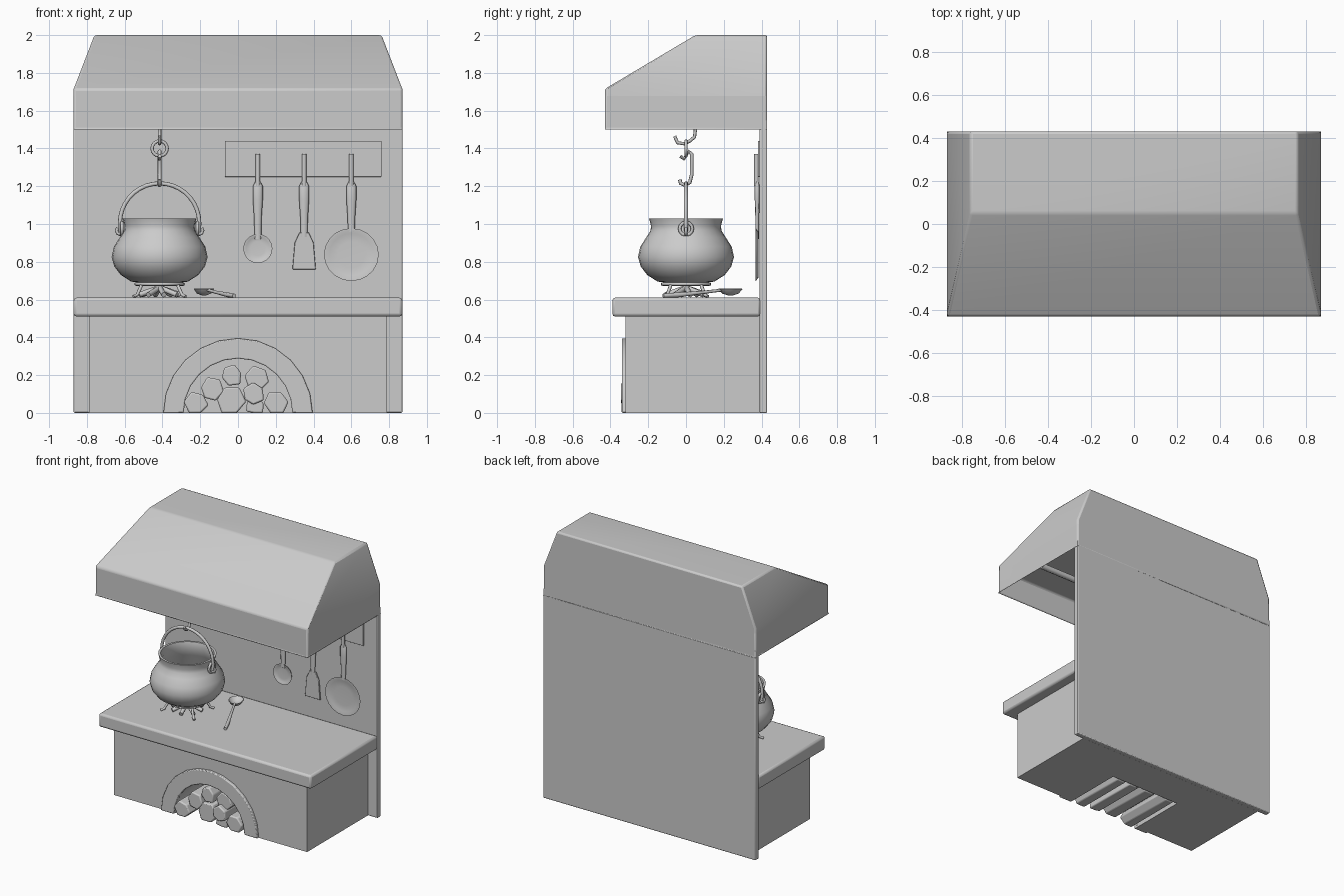
import bpy, bmesh, math, random
from mathutils import Vector, Matrix

if "Cube" in bpy.data.objects:
    bpy.data.objects.remove(bpy.data.objects["Cube"])

random.seed(4)
stone = bpy.data.materials.new("plain_grey")
stone.diffuse_color = (0.6, 0.6, 0.6, 1)
stone.use_nodes = True
stone.node_tree.nodes["Principled BSDF"].inputs["Base Color"].default_value = stone.diffuse_color


def finish(name, bm, angle=35, bevel=0.0, segments=2):
    bmesh.ops.recalc_face_normals(bm, faces=bm.faces)
    mesh = bpy.data.meshes.new(name)
    bm.to_mesh(mesh)
    bm.free()
    ob = bpy.data.objects.new(name, mesh)
    bpy.context.collection.objects.link(ob)
    mesh.materials.append(stone)
    if bevel:
        mod = ob.modifiers.new("soft_edges", 'BEVEL')
        mod.width, mod.segments = bevel, segments
        mod.limit_method, mod.angle_limit = 'ANGLE', math.radians(30)
    select(ob)
    bpy.ops.object.shade_smooth_by_angle(angle=math.radians(angle))
    return ob


def select(ob):
    bpy.ops.object.select_all(action='DESELECT')
    ob.select_set(True)
    bpy.context.view_layer.objects.active = ob


def box(name, x0, x1, y0, y1, z0, z1, bevel=0.012):
    bm = bmesh.new()
    size = Matrix.Diagonal((x1 - x0, y1 - y0, z1 - z0, 1))
    mid = Matrix.Translation(((x0 + x1) / 2, (y0 + y1) / 2, (z0 + z1) / 2))
    bmesh.ops.create_cube(bm, size=1, matrix=mid @ size)
    return finish(name, bm, bevel=bevel)


def slab(name, outline, y0, y1, bevel=0.0):
    """Extrude an x-z outline from y0 to y1."""
    bm = bmesh.new()
    face = bm.faces.new([bm.verts.new((x, y0, z)) for x, z in outline])
    new = bmesh.ops.extrude_face_region(bm, geom=[face])["geom"]
    bmesh.ops.translate(bm, vec=(0, y1 - y0, 0),
                        verts=[v for v in new if isinstance(v, bmesh.types.BMVert)])
    return finish(name, bm, bevel=bevel)


def lathe(name, profile, matrix, steps=28):
    """Spin an (r, z) profile about z, then place it."""
    bm = bmesh.new()
    rings = []
    for r, z in profile:
        rings.append([bm.verts.new((r * math.cos(2 * math.pi * i / steps),
                                    r * math.sin(2 * math.pi * i / steps), z)) for i in range(steps)])
    for a, b in zip(rings, rings[1:]):
        for i in range(steps):
            j = (i + 1) % steps
            bm.faces.new((a[i], a[j], b[j], b[i]))
    bm.faces.new(rings[0])
    bm.faces.new(rings[-1])
    bm.transform(matrix)
    return finish(name, bm, angle=50)


def tube(name, points, radius, closed=False, smooth=True):
    """Round bar along points; each point may carry a fourth value scaling the radius."""
    cu = bpy.data.curves.new(name, 'CURVE')
    cu.dimensions = '3D'
    cu.bevel_depth, cu.bevel_resolution, cu.use_fill_caps = radius, 2, True
    sp = cu.splines.new('POLY')
    sp.points.add(len(points) - 1)
    for p, c in zip(sp.points, points):
        p.co = (c[0], c[1], c[2], 1)
        p.radius = c[3] if len(c) > 3 else 1
    sp.use_cyclic_u = closed
    ob = bpy.data.objects.new(name, cu)
    bpy.context.collection.objects.link(ob)
    cu.materials.append(stone)
    select(ob)
    bpy.ops.object.convert(target='MESH')
    bpy.ops.object.shade_smooth_by_angle(angle=math.radians(50))
    return ob


def arc(r, a0, a1, n, cx=0, cz=0):
    return [(cx + r * math.cos(math.radians(a0 + (a1 - a0) * i / n)),
             cz + r * math.sin(math.radians(a0 + (a1 - a0) * i / n))) for i in range(n + 1)]


# Back wall, counter and hearth body with an arched niche
box("back_wall", -0.87, 0.87, 0.39, 0.43, 0, 1.55, 0.006)
box("counter", -0.87, 0.87, -0.39, 0.395, 0.51, 0.61, 0.015)
niche = arc(0.29, 180, 0, 14)
slab("hearth_front", [(-0.79, 0)] + niche + [(0.79, 0), (0.79, 0.52), (-0.79, 0.52)], -0.32, 0.12)
box("hearth_rear", -0.79, 0.79, 0.12, 0.395, 0, 0.52, 0)
slab("arch_surround", arc(0.395, 180, 0, 12) + arc(0.288, 0, 180, 12), -0.34, -0.31, 0.006)

# Hood: sloped front and sides, hollow underneath
bm = bmesh.new()
rings = []
for x, y, z in ((0.87, -0.43, 1.5), (0.87, -0.43, 1.715), (0.76, 0.05, 2.0)):
    rings.append([bm.verts.new(c) for c in ((-x, y, z), (x, y, z), (x, 0.43, z), (-x, 0.43, z))])
for a, b in zip(rings, rings[1:]):
    for i in range(4):
        bm.faces.new((a[i], a[(i + 1) % 4], b[(i + 1) % 4], b[i]))
bm.faces.new(rings[2])
base = bm.faces.new(rings[0][::-1])
bmesh.ops.inset_region(bm, faces=[base], thickness=0.04)
top = bmesh.ops.extrude_face_region(bm, geom=[base])["geom"]
bmesh.ops.delete(bm, geom=[base], context='FACES_ONLY')
bmesh.ops.translate(bm, vec=(0, 0, 0.19), verts=[v for v in top if isinstance(v, bmesh.types.BMVert)])
finish("hood", bm, bevel=0.012)
tube("hanging_rod", [(-0.84, 0, 1.54), (0.84, 0, 1.54)], 0.022)

# Split firewood stacked in the niche
for x, z, r in ((-0.035, 0.2, 0.06), (0.1, 0.18, 0.072), (-0.14, 0.125, 0.062), (-0.22, 0.05, 0.065),
                (-0.04, 0.065, 0.075), (0.08, 0.1, 0.06), (0.2, 0.055, 0.065), (0.09, 0.03, 0.055)):
    turn = random.uniform(0, 60)
    ring = []
    for i in range(6):
        a, d = math.radians(turn + 60 * i), r * random.uniform(0.85, 1.15)
        ring.append((x + d * math.cos(a), max(0.0, z + d * math.sin(a))))
    slab("firewood", ring, -0.335 + random.uniform(-0.01, 0.03), 0.11, 0.008)

# Cauldron with hollow inside
PX = -0.415
lathe("cauldron", [(0.07, 0.685), (0.15, 0.695), (0.205, 0.73), (0.24, 0.775), (0.254, 0.825), (0.242, 0.88),
                   (0.21, 0.93), (0.188, 0.965), (0.185, 0.99), (0.196, 1.03), (0.18, 1.03), (0.17, 0.985),
                   (0.195, 0.925), (0.235, 0.825), (0.19, 0.745), (0.07, 0.71)],
      Matrix.Translation((PX, 0, 0)))
for s in (-1, 1):
    tube("cauldron_lug", [(PX + s * 0.2, y, z) for y, z in arc(0.034, 0, 330, 11, 0, 0.975)], 0.009, True)
    tube("bail_hook", [(PX + s * (0.21 + 0.018 * math.sin(t)), 0, 0.965 - 0.02 * math.cos(t))
                       for t in (-1.6, -0.8, 0, 0.8, 1.6, 2.4)], 0.009)
tube("bail_handle", [(PX + x, 0, z) for x, z in [(0.208, 0.96)] + arc(0.21, 0, 180, 18, 0, 1.005) + [(-0.208, 0.96)]],
     0.011)

# Chain of hooks and a ring above the cauldron
tube("ceiling_hook", [(PX, y, z) for y, z in ((-0.06, 1.465), (-0.045, 1.43), (-0.01, 1.425), (0.02, 1.44),
                                              (0.045, 1.46), (0.05, 1.5), (0.03, 1.55), (0, 1.57))], 0.009)
tube("chain_ring", [(x, 0, z) for x, z in arc(0.04, 0, 337.5, 15, PX, 1.4)], 0.009, True)
tube("long_hook", [(PX, y, z) for y, z in ((-0.03, 1.36), (-0.01, 1.345), (0.015, 1.385), (0.03, 1.37), (0.03, 1.26),
                                           (0.02, 1.22), (-0.005, 1.205), (-0.028, 1.215), (-0.033, 1.235))], 0.01)

# Trivet and small fire sticks under the cauldron
tube("trivet_ring", [(x, y, 0.682) for x, y in arc(0.125, 0, 345, 23, PX, 0)], 0.009, True)
for a in (40, 140, 220, 320):
    c, s = math.cos(math.radians(a)), math.sin(math.radians(a))
    tube("trivet_leg", [(PX + c * r, s * r, z) for r, z in ((0.12, 0.685), (0.155, 0.625), (0.18, 0.616))], 0.009)
for i in range(8):
    a = math.radians(45 * i + 12)
    c, s = math.cos(a), math.sin(a)
    tube("fire_stick", [(PX + c * 0.11, s * 0.11, 0.625), (PX + c * 0.01, s * 0.01, 0.66)], 0.014)

# Spoon resting on the counter
bowl = [(0.012, -0.026), (0.04, -0.016), (0.058, 0.008), (0.054, 0.01), (0.036, -0.008), (0.012, -0.016)]
lathe("spoon_bowl", bowl, Matrix.Translation((-0.18, 0.235, 0.648)) @ Matrix.Rotation(-1.15, 4, 'Z')
      @ Matrix.Diagonal((1.15, 0.9, 1, 1)), 16)
tube("spoon_handle", [(-0.16, 0.19, 0.65, 0.7), (-0.11, 0.08, 0.637, 0.8), (-0.05, -0.05, 0.624, 1.2),
                      (-0.02, -0.12, 0.62, 1)], 0.011)

# Utensil board with hanging tools
box("utensil_board", -0.07, 0.76, 0.38, 0.392, 1.25, 1.44, 0.002)
YT = 0.377
TOOLS = ((0.105, 0.92), (0.35, 0.93), (0.6, 0.96))
for x, low in TOOLS:
    tube("tool_hook", [(x, YT - 0.004, 1.37), (x, YT - 0.004, 1.2)], 0.012)
    handle = tube("tool_handle", [(x, YT, 1.225, 0.6), (x, YT, 1.2, 1.2), (x, YT, 1.13, 1.2), (x, YT, 1.03, 0.9),
                                  (x, YT, low, 0.8)], 0.022)
    for v in handle.data.vertices:
        v.co.y = YT + (v.co.y - YT) * 0.5
upright = Matrix.Rotation(math.pi / 2, 4, 'X')
dish = [(0.5, -0.008), (0.88, -0.006), (1, 0.008), (0.93, 0.008), (0.8, 0.002), (0.5, 0.0)]
for name, x, z, r, rz in (("ladle_bowl", 0.105, 0.87, 0.077, 0.077), ("pan", 0.6, 0.838, 0.145, 0.14)):
    lathe(name, dish, Matrix.Translation((x, YT, z)) @ upright @ Matrix.Diagonal((r, rz, 1, 1)), 20)
slab("spatula_blade", [(0.288, 0.76), (0.412, 0.76), (0.4, 0.9), (0.375, 0.955), (0.325, 0.955), (0.3, 0.9)],
     YT - 0.006, YT + 0.006, 0.003)
